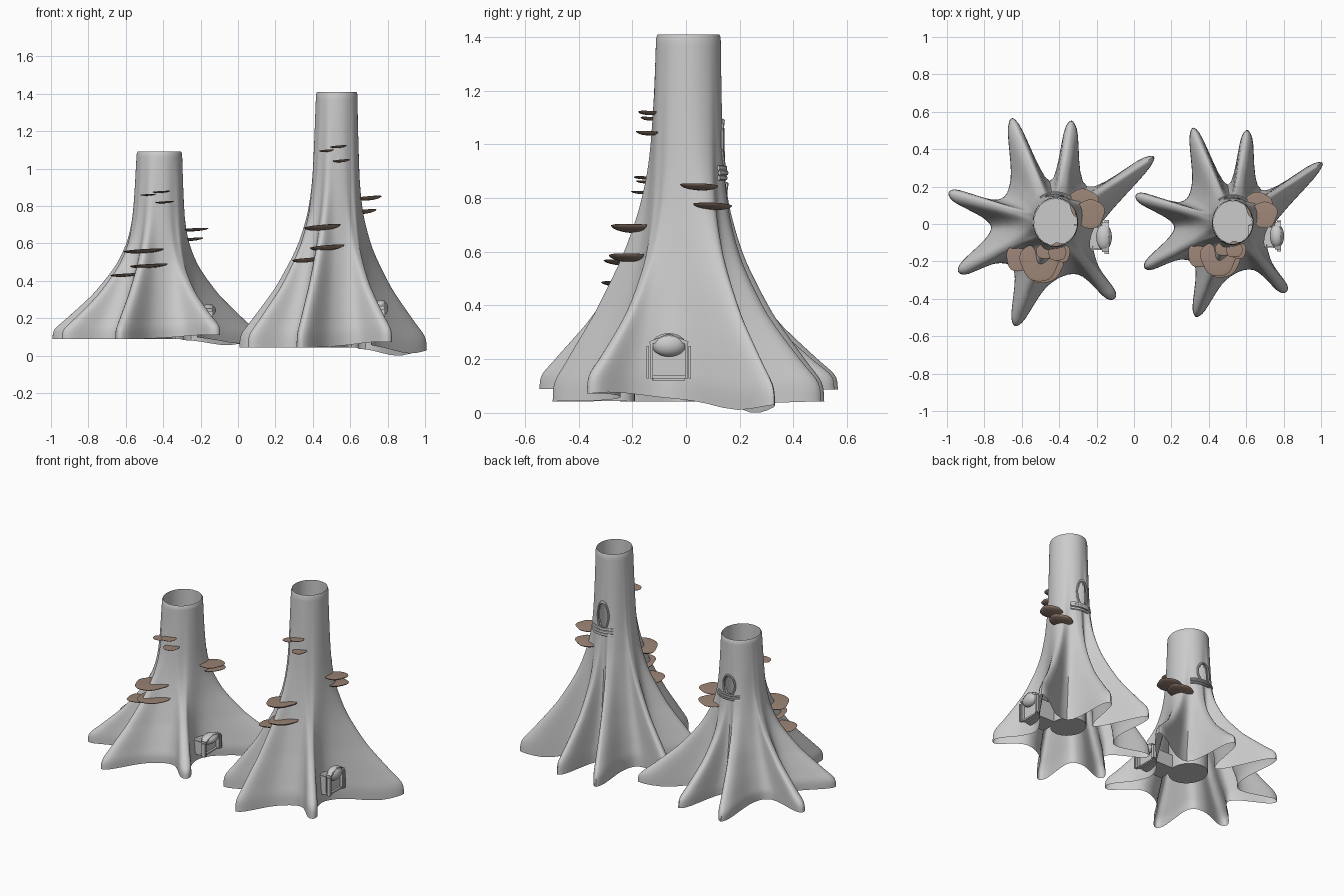
import bpy, bmesh, math
from mathutils import Vector, Matrix

cube = bpy.data.objects.get("Cube")
if cube:
    bpy.data.objects.remove(cube)


def material(name, rgb):
    m = bpy.data.materials.new(name)
    m.use_nodes = True
    m.diffuse_color = (*rgb, 1)
    m.node_tree.nodes["Principled BSDF"].inputs["Base Color"].default_value = (*rgb, 1)
    return m


GREY = material("grey bark", (0.6, 0.6, 0.6))
BROWN = material("brown fungus", (0.33, 0.23, 0.18))
CENTRE = Vector((-0.42, 0.01, 0))
RX, RY, TOP, FLOOR = 0.121, 0.132, 1.09, 0.145
# The second tree is a taller, slimmer copy of the first
TALL = Matrix.Translation((0.91, 0, -0.077)) @ Matrix.Diagonal((0.91, 0.91, 1.364, 1))
made = []


def place(name, mesh, mat):
    mesh.materials.clear()
    mesh.materials.append(mat)
    for prefix, matrix in (("short_tree_", Matrix()), ("tall_tree_", TALL)):
        ob = bpy.data.objects.new(prefix + name, mesh)
        bpy.context.collection.objects.link(ob)
        ob.matrix_world = matrix
        made.append(ob)


def place_bm(name, bm, mat):
    mesh = bpy.data.meshes.new(name)
    bm.to_mesh(mesh)
    bm.free()
    place(name, mesh, mat)


def spline(pts, n, closed):
    """Smooth path through the points."""
    out, count = [], len(pts)
    get = (lambda i: pts[i % count]) if closed else (lambda i: pts[max(0, min(count - 1, i))])
    for i in range(count if closed else count - 1):
        a, b, c, d = (get(i + k) for k in (-1, 0, 1, 2))
        for s in range(n):
            t = s / n
            out.append(b + 0.5 * t * (c - a + t * (2 * a - 5 * b + 4 * c - d + t * (3 * (b - c) + d - a))))
    return out if closed else out + [pts[-1]]


def loft(rings):
    bm = bmesh.new()
    rows = [[bm.verts.new(p) for p in ring] for ring in rings]
    for lower, upper in zip(rows, rows[1:]):
        for i in range(len(lower)):
            j = (i + 1) % len(lower)
            bm.faces.new((lower[i], lower[j], upper[j], upper[i]))
    return bm


def box(bm, centre, size, turn=Matrix()):
    bmesh.ops.create_cube(bm, size=1, matrix=Matrix.Translation(centre) @ turn @ Matrix.Diagonal((*size, 1)))


def tube(name, pts, radius, closed=False):
    cu = bpy.data.curves.new(name, "CURVE")
    cu.dimensions, cu.bevel_depth, cu.bevel_resolution, cu.use_fill_caps = "3D", radius, 2, True
    sp = cu.splines.new("POLY")
    sp.points.add(len(pts) - 1)
    for p, q in zip(sp.points, pts):
        p.co = (*q, 1)
    sp.use_cyclic_u = closed
    tmp = bpy.data.objects.new("tmp", cu)
    bpy.context.collection.objects.link(tmp)
    mesh = bpy.data.meshes.new_from_object(tmp.evaluated_get(bpy.context.evaluated_depsgraph_get()))
    bpy.data.objects.remove(tmp)
    place(name, mesh, GREY)


def oval(angle, grow=0.0):
    return Vector((math.cos(angle) * (RX + grow), math.sin(angle) * (RY + grow), 0)) + CENTRE


def cut(bm, inside):
    """Remove the faces whose centre passes the test."""
    bmesh.ops.delete(bm, geom=[f for f in bm.faces if inside(f.calc_center_median())], context="FACES")


def in_window(c):
    return c.y > 0.08 and ((c.x + 0.425) / 0.038) ** 2 + ((c.z - 0.785) / 0.064) ** 2 < 1


def in_door(c):
    return c.x > -0.27 and abs(c.y + 0.07) < 0.06 and 0.15 < c.z < 0.24


# Root outline: each tip followed by the hollows after it, anticlockwise.
# The third number bends the slope: below one bulges, above one sinks.
ROOTS = [[(0.10, 0.35, 1.05), (-0.25, 0.20, 0.9)],
         [(-0.33, 0.55, 1.2), (-0.45, 0.23, 1.1)],
         [(-0.66, 0.56, 1.05), (-0.66, 0.24, 0.85), (-0.73, 0.13, 0.85)],
         [(-1.0, 0.165, 1), (-0.79, 0.02, 0.8), (-0.78, -0.06, 0.8)],
         [(-0.95, -0.26, 1), (-0.73, -0.21, 0.8), (-0.64, -0.26, 0.8)],
         [(-0.64, -0.55, 0.8), (-0.46, -0.33, 0.8), (-0.30, -0.27, 0.9)],
         [(-0.10, -0.41, 1.25), (-0.20, -0.20, 0.9), (-0.19, -0.02, 0.85)]]
outline = []
for root in ROOTS:
    tip, *hollows = [Vector(p) for p in root]
    out = ((tip - CENTRE) * Vector((1, 1, 0)).length / 1.4142)
    out.z = 0
    out.normalize()
    side = Vector((-out.y, out.x, 0)) * 0.03
    outline += [tip - side - out * 0.035, tip + side - out * 0.035, *hollows]
path = spline(outline, 6, True)
base = [Vector((p.x, p.y, 0)) for p in path]

# Spread the trunk columns evenly by smoothing their angles
angles = []
for b in base:
    a = math.atan2(b.y - CENTRE.y, b.x - CENTRE.x)
    while angles and a < angles[-1] - math.pi:
        a += 2 * math.pi
    angles.append(a)
n = len(angles)
for _ in range(40):
    angles = [(angles[i - 1] - (2 * math.pi if i == 0 else 0) + 2 * angles[i]
               + angles[(i + 1) % n] + (2 * math.pi if i == n - 1 else 0)) / 4 for i in range(n)]

# Height against amount of flare, from the ground up
FLARE = [(0.088, 1), (0.14, 0.975), (0.2, 0.83), (0.29, 0.61), (0.35, 0.48), (0.47, 0.27),
         (0.57, 0.15), (0.65, 0.085), (0.75, 0.04), (0.9, 0.015), (1.08, 0)]
# Uneven ground: x, y, drop, spread
GROUND = [(-0.06, 0.28, 0.032, 0.03), (-0.12, -0.3, -0.025, 0.06)]
rings = []
for level in spline([Vector((z, w, 0)) for z, w in FLARE], 6, False):
    z, w = level.x, max(0, level.y)
    ring = []
    for a, b, bend in zip(angles, base, path):
        p = oval(a, 0.012 * (TOP - z)).lerp(b, w ** bend.z)
        sag = sum(d * w * math.exp(-((b.x - x) ** 2 + (b.y - y) ** 2) / s) for x, y, d, s in GROUND)
        ring.append((p.x, p.y, z - sag))
    rings.append(ring)
# Rounded rim
rings.append([CENTRE + (Vector((*p[:2], 0)) - CENTRE) * 0.96 + Vector((0, 0, TOP)) for p in rings[-1]])
bm = loft(rings)
cut(bm, lambda c: in_window(c) or in_door(c))
place_bm("trunk", bm, GREY)

# Hollow core with its floor
N, STEPS = 80, 60
turn = [2 * math.pi * i / N for i in range(N)]
bm = loft([[oval(a, -0.006) + Vector((0, 0, TOP + (FLOOR - TOP) * k / STEPS)) for a in turn]
           for k in range(STEPS + 1)])
bm.faces.new([v for v in bm.verts if v.co.z < FLOOR + 0.001])
cut(bm, lambda c: in_window(c) or (c.x > -0.4 and in_door(c + Vector((0.1, 0, 0)))))
place_bm("hollow_core", bm, GREY)

# Passage from the core to the door
bm = bmesh.new()
box(bm, (-0.25, -0.07, FLOOR + 0.004), (0.16, 0.13, 0.008))
for y in (-0.135, -0.005):
    box(bm, (-0.25, y, FLOOR + 0.045), (0.14, 0.008, 0.09))
place_bm("passage", bm, GREY)

# Window frame and stacked ledge
frame = []
for a in turn:
    x, z = 0.043 * math.cos(a), 0.785 + 0.068 * math.sin(a)
    frame.append((-0.425 + x, CENTRE.y + RY * math.sqrt(1 - (x / RX) ** 2) + 0.01 + 0.06 * (0.85 - z), z))
tube("window_frame", frame, 0.007, True)
for i, (z, grow) in enumerate(((0.725, 0.02), (0.712, 0.025), (0.698, 0.021))):
    tube(f"window_ledge_{i + 1}",
         [oval(math.radians(a), grow) + Vector((0, 0, z)) for a in range(54, 129, 5)], 0.007)

# Door: slab, step, paired posts, pitched lintel and rounded hood
DX, DY = -0.155, -0.07
bm = bmesh.new()
box(bm, (DX - 0.015, DY, 0.2), (0.014, 0.14, 0.1))
box(bm, (DX - 0.012, DY, 0.154), (0.035, 0.14, 0.008))
for s in (-1, 1):
    box(bm, (DX, DY + s * 0.072, 0.2), (0.03, 0.012, 0.1))
    box(bm, (DX + 0.008, DY + s * 0.086, 0.195), (0.024, 0.01, 0.088))
    box(bm, (DX + 0.002, DY + s * 0.04, 0.257), (0.036, 0.08, 0.01), Matrix.Rotation(-s * 0.26, 4, "X"))
place_bm("door", bm, GREY)
bm = bmesh.new()
bmesh.ops.create_uvsphere(bm, u_segments=24, v_segments=12, radius=1,
                          matrix=Matrix.Translation((DX - 0.005, DY, 0.242)) @ Matrix.Diagonal((0.042, 0.07, 0.032, 1)))
place_bm("door_hood", bm, GREY)

# Shelf fungi, flat above and rounded below: x, y, z, radius
FUNGI = [(-0.505, -0.2, 0.565, 0.105), (-0.48, -0.215, 0.485, 0.1), (-0.605, -0.175, 0.435, 0.08),
         (-0.41, -0.15, 0.878, 0.048), (-0.48, -0.145, 0.862, 0.043), (-0.39, -0.155, 0.823, 0.05),
         (-0.235, 0.055, 0.678, 0.078), (-0.27, 0.11, 0.625, 0.08)]
for i, (x, y, z, r) in enumerate(FUNGI):
    bm = bmesh.new()
    bmesh.ops.create_uvsphere(bm, u_segments=28, v_segments=10, radius=r)
    for v in bm.verts:
        a = math.atan2(v.co.y, v.co.x)
        wave = 1 + 0.05 * math.sin(3 * a + i) + 0.03 * math.sin(5 * a)
        v.co.x *= wave
        v.co.y *= wave
        v.co.z *= 0.03 if v.co.z > 0 else 0.17
    tilt = Matrix.Rotation(-0.03, 4, "X") @ Matrix.Rotation(-0.06, 4, "Y")
    bm.transform(Matrix.Translation((x, y, z)) @ tilt)
    place_bm(f"shelf_fungus_{i + 1}", bm, BROWN)

# Smooth bark, crisp edges
bpy.ops.object.select_all(action="DESELECT")
for ob in made:
    ob.select_set(True)
bpy.context.view_layer.objects.active = made[0]
bpy.ops.object.shade_smooth_by_angle(angle=math.radians(40))
